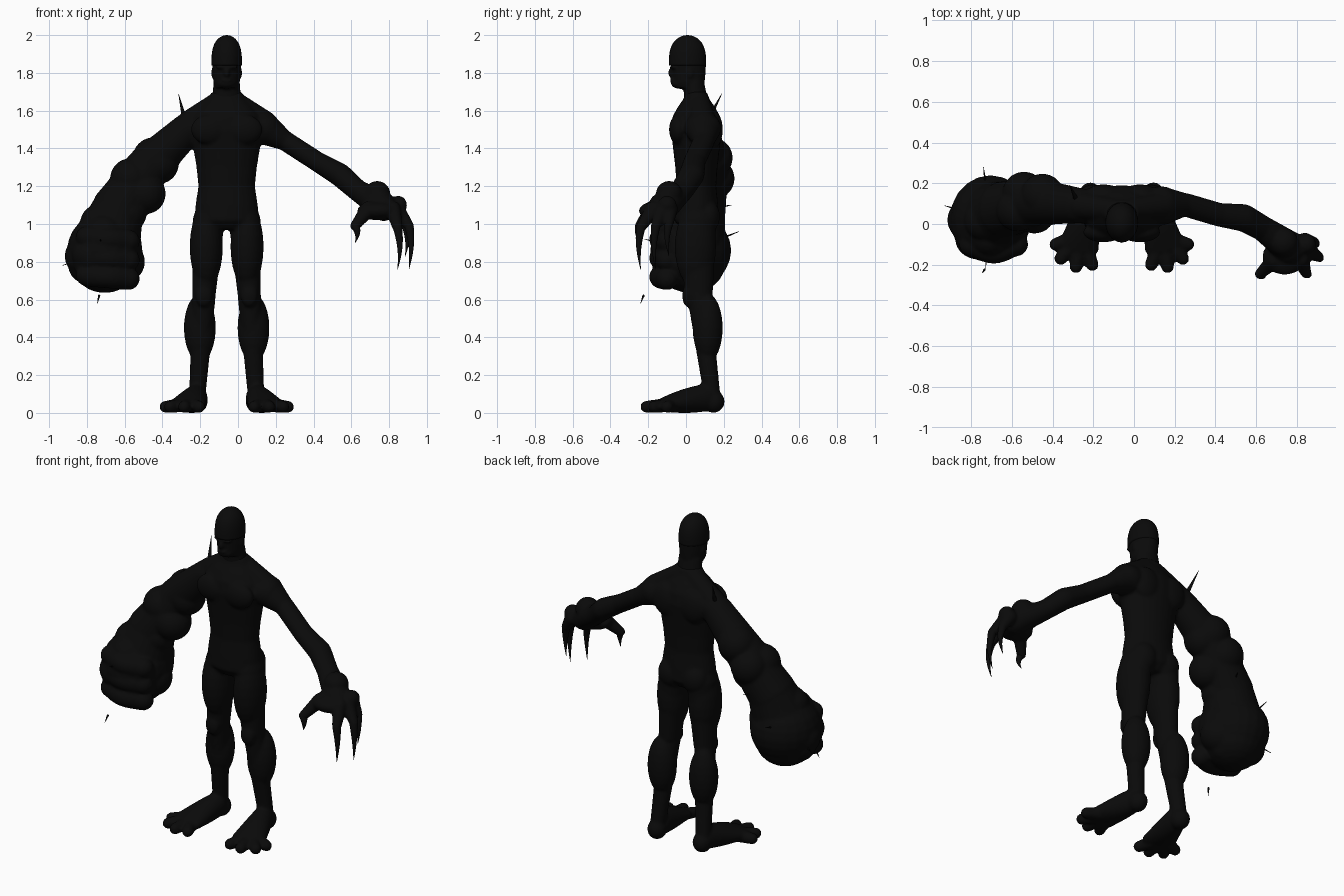
import bpy, bmesh, math, random
from mathutils import Vector, Matrix

if "Cube" in bpy.data.objects:
    bpy.data.objects.remove(bpy.data.objects["Cube"])

random.seed(4)
UP = Vector((0, 0, 1))
BACK = Vector((0, 1, 0))
SIDEWAYS = Vector((1, 0, 0))
MIDLINE = -.06  # the body's own centre line

skin = bpy.data.materials.new("charcoal_black")
skin.use_nodes = True
tone = (.003, .003, .003, 1)
skin.diffuse_color = tone
skin.node_tree.nodes["Principled BSDF"].inputs["Base Color"].default_value = tone


def bridge(bm, rings, sides=24):
    """Closed surface through elliptical rings given as centre and two half axes."""
    loops = []
    for centre, across, through in rings:
        angles = [math.tau * k / sides for k in range(sides)]
        loops.append([bm.verts.new(centre + across * math.cos(a) + through * math.sin(a))
                      for a in angles])
    for lower, upper in zip(loops, loops[1:]):
        for k in range(sides):
            n = (k + 1) % sides
            bm.faces.new((lower[k], lower[n], upper[n], upper[k]))
    bm.faces.new(reversed(loops[0]))
    bm.faces.new(loops[-1])


def column(bm, profile, y, depth):
    """Upright form on the centre line from height and half width pairs."""
    bridge(bm, [(Vector((MIDLINE, y, z)), SIDEWAYS * width, BACK * width * depth)
                for z, width in profile])


def limb(bm, start, end, r_start, r_end, flat_start=1, flat_end=1, bow=(0, 0, 0)):
    """Round-ended taper between two points, optionally flattened and bowed."""
    start, end, bow = Vector(start), Vector(end), Vector(bow)
    run = end - start
    axis = run.normalized()
    ref = UP if abs(run.y) > max(abs(run.x), abs(run.z)) else BACK
    across = ref.cross(axis).normalized()
    through = axis.cross(across)
    cap = [k * math.pi / 7 for k in (1, 2, 3)]
    stations = [(0, -math.sin(a), math.cos(a)) for a in reversed(cap)]
    stations += [(k / 8, 0, 1) for k in range(9)]
    stations += [(1, math.sin(a), math.cos(a)) for a in cap]
    rings = []
    for t, push, scale in stations:
        radius = r_start + (r_end - r_start) * t
        flat = flat_start + (flat_end - flat_start) * t
        centre = start.lerp(end, t) + bow * math.sin(math.pi * t)
        centre += axis * push * radius * min(flat, 1)
        rings.append((centre, across * radius * scale, through * radius * flat * scale))
    bridge(bm, rings)


def chain(bm, joints, radii, flat=1):
    """Limbs end to end through a list of joints."""
    for k in range(len(joints) - 1):
        limb(bm, joints[k], joints[k + 1], radii[k], radii[k + 1], flat, flat)


def blob(bm, centre, radii):
    place = Matrix.Translation(centre) @ Matrix.Diagonal((*radii, 1))
    bmesh.ops.create_uvsphere(bm, u_segments=20, v_segments=12, radius=1, matrix=place)


def finish(bm, name, voxel=0, iterations=2):
    """Make one object; a voxel size fuses its pieces into a single skin."""
    bmesh.ops.recalc_face_normals(bm, faces=bm.faces[:])
    for face in bm.faces:
        face.smooth = True
    mesh = bpy.data.meshes.new(name)
    bm.to_mesh(mesh)
    bm.free()
    mesh.materials.append(skin)
    obj = bpy.data.objects.new(name, mesh)
    bpy.context.collection.objects.link(obj)
    if voxel:
        fuse = obj.modifiers.new("fuse", 'REMESH')
        fuse.mode = 'VOXEL'
        fuse.voxel_size = voxel
        fuse.use_smooth_shade = True
        soften = obj.modifiers.new("soften", 'SMOOTH')
        soften.factor = .5
        soften.iterations = iterations


# Head: neck, skull, chin, nose, lips, brow and ears
bm = bmesh.new()
limb(bm, (MIDLINE, .06, 1.6), (MIDLINE, .04, 1.75), .08, .07, .8, .8)
column(bm, [(1.72, .06), (1.75, .07), (1.8, .074), (1.85, .076), (1.9, .07)], .015, 1.2)
blob(bm, (MIDLINE, -.03, 1.745), (.05, .05, .03))
blob(bm, (MIDLINE, -.075, 1.8), (.016, .02, .026))
blob(bm, (MIDLINE, -.07, 1.76), (.03, .016, .008))
blob(bm, (MIDLINE, -.065, 1.83), (.06, .02, .012))
for s in (-1, 1):
    blob(bm, (MIDLINE + s * .07, .02, 1.8), (.012, .02, .03))
finish(bm, "head", .008)

# Close-fitting domed cap
bm = bmesh.new()
steps = [k / 16 for k in range(16)] + [.98, .999]
column(bm, [(1.84 + .16 * t, .081 * math.sqrt(1 - t ** 3)) for t in steps], .008, 1.22)
finish(bm, "cap")

# Waistband ridge
bm = bmesh.new()
column(bm, [(1.155, .148), (1.165, .154), (1.175, .148)], .055, .7)
finish(bm, "waistband")

# Body: torso with chest, shoulder blades, sloping shoulders and buttocks
body = bmesh.new()
column(body, [(1.7, .08), (1.66, .1), (1.62, .14), (1.57, .18), (1.5, .195), (1.42, .18),
              (1.3, .16), (1.2, .15), (1.1, .165), (1.02, .17), (.97, .11)], .055, .7)
for s in (-1, 1):
    blob(body, (MIDLINE + s * .09, -.04, 1.5), (.1, .05, .08))
    blob(body, (MIDLINE + s * .09, .145, 1.5), (.09, .05, .1))
    blob(body, (MIDLINE + s * .08, .11, 1.04), (.08, .07, .09))
    limb(body, (MIDLINE + s * .04, .07, 1.65), (MIDLINE + s * .2, .09, 1.53), .055, .07)

# Body: legs with splayed four-toed feet
for s in (-1, 1):
    def at(x, y, z):
        return Vector((MIDLINE + s * x, y, z))

    hip, knee, ankle = at(.095, .06, 1.02), at(.12, .068, .62), at(.155, .137, .1)
    limb(body, hip, knee, .085, .061, 1.2, 1.2)
    limb(body, knee, ankle, .062, .044)
    blob(body, at(.108, .05, .88), (.088, .11, .22))
    blob(body, at(.142, .115, .45), (.085, .08, .18))
    blob(body, at(.12, .01, .62), (.045, .03, .06))
    blob(body, at(.155, .145, .06), (.055, .06, .06))
    limb(body, at(.16, .1, .08), at(.21, -.11, .045), .06, .1, 1.2, .4)
    ball = at(.2, -.06, .045)
    for x, y in ((.145, -.2), (.225, -.21), (.3, -.17), (.325, -.1)):
        limb(body, ball, at(x, y, .032), .04, .032)

# Body: slender arm with its hand, swollen knuckles and fingers
chain(body, [Vector(p) for p in ((.04, .08, 1.53), (.14, .09, 1.505), (.25, .095, 1.44),
                                 (.42, .045, 1.33), (.54, .03, 1.26), (.63, -.02, 1.18),
                                 (.77, -.12, 1.09))],
      (.08, .088, .053, .053, .062, .057, .075), 1.1)
blob(body, (.737, -.09, 1.16), (.07, .07, .068))
blob(body, (.85, -.1, 1.1), (.045, .05, .05))
blob(body, (.74, -.16, 1.07), (.11, .09, .05))
hand = []
for root_x, tip, length in ((.82, (.845, -.24, .76), .22), (.84, (.905, -.16, .76), .23),
                            (.84, (.885, -.09, .83), .18), (.69, (.62, -.245, .9), .09)):
    tip = Vector(tip)
    root = Vector((root_x, tip.y * .6 - .03, 1.08))
    joint = tip + UP * length
    limb(body, root, joint, .042, .027)
    hand.append((joint, tip))

# Body: swollen arm with muscle lumps and a huge clenched fist
shoulder = Vector((-.27, .09, 1.5))
elbow = Vector((-.48, .11, 1.3))
wrist = Vector((-.64, .07, 1.07))
fist = Vector((-.705, .025, .86))
chain(body, [Vector((-.16, .08, 1.53)), shoulder, elbow, wrist, fist],
      (.08, .087, .115, .14, .19))
blob(body, fist, (.2, .215, .2))
blob(body, fist - UP * .08, (.17, .18, .145))
for lump in ((-.45, .14, 1.35), (-.54, .15, 1.24), (-.42, .1, 1.32), (-.57, .07, 1.24),
             (-.49, .06, 1.16), (-.59, .05, 1.06), (-.73, .02, 1.0), (-.6, .03, .8),
             (-.81, .02, .83)):
    blob(body, lump, (.108, .108, .108))
for k in range(12):
    away = Vector([random.uniform(-1, 1) for axis in range(3)]).normalized()
    blob(body, fist + away * .125, (.098, .098, .098))
for k in range(3):
    z = .73 + .1 * k
    limb(body, (-.8, -.1, z), (-.58, -.1, z - .02), .06, .06, bow=(0, -.035, 0))
finish(body, "body", .0095, 4)

# Curved claws
bm = bmesh.new()
for joint, tip in hand:
    limb(bm, joint, tip, .025, .001, bow=(.012, -.01, 0))
finish(bm, "claws")

# Thorns on the swollen arm
bm = bmesh.new()
for anchor, tip in ((shoulder, (-.315, .19, 1.69)), (elbow, (-.66, .09, 1.29)),
                    (wrist, (-.56, .24, 1.1)), (fist, (-.74, .28, .96)),
                    (fist, (-.93, .09, .78)), (fist, (-.73, -.22, .92))):
    limb(bm, anchor, tip, .018, .001)
finish(bm, "thorns")

# Loose splinter below the fist
bm = bmesh.new()
limb(bm, (-.735, -.225, .62), (-.745, -.24, .58), .006, .001)
finish(bm, "splinter")
